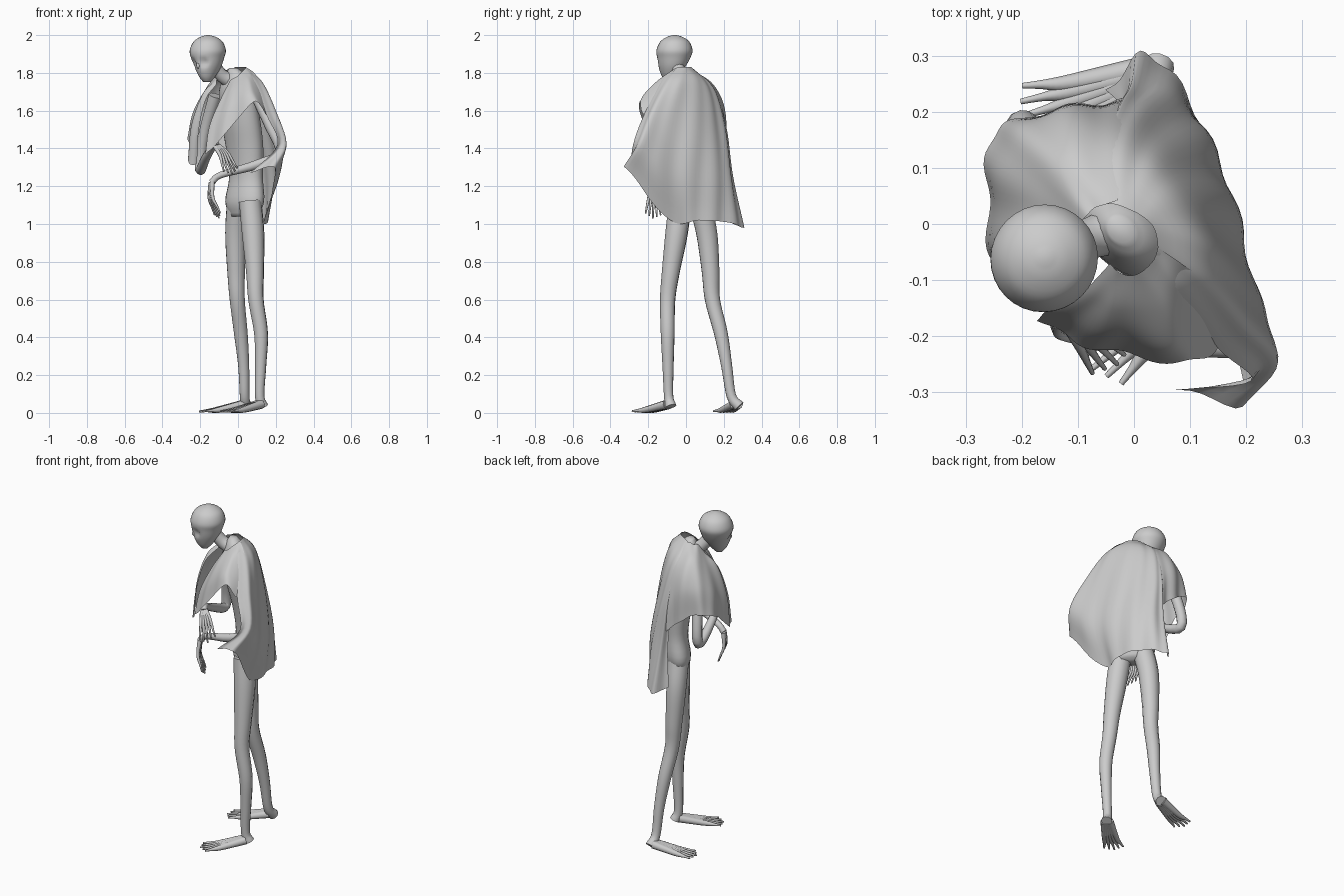
import bpy, math
from mathutils import Vector

if "Cube" in bpy.data.objects:
    bpy.data.objects.remove(bpy.data.objects["Cube"])

grey = bpy.data.materials.new("plain grey")
grey.use_nodes = True
colour = (.6, .6, .6, 1)
grey.diffuse_color = colour
grey.node_tree.nodes["Principled BSDF"].inputs["Base Color"].default_value = colour


def body(forward, right, z):
    """Body frame (forward, right, up) to world: the figure faces diagonally."""
    k = math.sqrt(.5)
    return Vector((-(forward + right) * k, (right - forward) * k, z))


def spline(points, steps):
    """Catmull-Rom curve through the points, with steps samples in each span."""
    ends = [points[0] * 2 - points[1]] + list(points) + [points[-1] * 2 - points[-2]]
    result = []
    for a, b, c, d in zip(ends, ends[1:], ends[2:], ends[3:]):
        for i in range(steps):
            t = i / steps
            result.append((b * 2 + (c - a) * t + (a * 2 - b * 5 + c * 4 - d) * t ** 2
                           + (b * 3 - a - c * 3 + d) * t ** 3) / 2)
    return result + [points[-1]]


def grid_mesh(name, rows, closed=False):
    """Smooth surface over a grid of points; closed rings get capped ends."""
    width = len(rows[0])
    verts = [p for row in rows for p in row]
    faces = []
    for r in range(len(rows) - 1):
        for c in range(width if closed else width - 1):
            n = (c + 1) % width
            faces.append((r * width + c, r * width + n,
                          (r + 1) * width + n, (r + 1) * width + c))
    if closed:
        faces.append(tuple(reversed(range(width))))
        faces.append(tuple(range(len(verts) - width, len(verts))))
    mesh = bpy.data.meshes.new(name)
    mesh.from_pydata(verts, [], faces)
    mesh.materials.append(grey)
    mesh.shade_smooth()
    ob = bpy.data.objects.new(name, mesh)
    bpy.context.collection.objects.link(ob)
    return ob


def cloth(name, columns, folds, depth):
    """Draped sheet from neck-to-hem columns, rippled more towards the hem."""
    hung = [spline([body(*p) for p in col], 24 // (len(col) - 1)) for col in columns]
    rows = []
    for r in range(len(hung[0])):
        row = spline([col[r] for col in hung], 8)
        drop = r / (len(hung[0]) - 1)
        for i, p in enumerate(row):
            side = Vector((p.x, p.y, 0)).normalized()
            wave = math.sin(folds * math.tau * i / len(row) + 2 * drop)
            row[i] = p + side * depth * drop * wave
        rows.append(row)
    return grid_mesh(name, rows)


def rings(name, sections, sides=24):
    """Solid from level oval sections: forward, right, z, half depth, half width."""
    rows = []
    for f, r, z, depth, width in (tuple(s) for s in spline([Vector(s) for s in sections], 4)):
        angles = [math.tau * i / sides for i in range(sides)]
        rows.append([body(f + depth * math.cos(a), r - width * math.sin(a), z) for a in angles])
    return grid_mesh(name, rows, closed=True)


def tubes(name, paths, sides=3):
    """One mesh of tapered tubes; each path point is x, y, z, radius."""
    curve = bpy.data.curves.new(name, 'CURVE')
    curve.dimensions = '3D'
    curve.bevel_depth = 1
    curve.bevel_resolution = sides
    curve.use_fill_caps = True
    for path in paths:
        line = curve.splines.new('POLY')
        samples = spline([Vector(p) for p in path], 5)
        line.points.add(len(samples) - 1)
        for point, s in zip(line.points, samples):
            point.co = (s[0], s[1], s[2], 1)
            point.radius = s[3]
    curve.materials.append(grey)
    ob = bpy.data.objects.new(name, curve)
    bpy.context.collection.objects.link(ob)
    bpy.ops.object.select_all(action='DESELECT')
    ob.select_set(True)
    bpy.context.view_layer.objects.active = ob
    bpy.ops.object.convert(target='MESH')
    return ob


def digits(name, base, knuckle, tip, spread, radii, sides=2):
    """Five fanned rays that form a hand or a foot."""
    base, knuckle, tip, spread = map(Vector, (base, knuckle, tip, spread))
    paths = []
    for i in range(5):
        t = i / 2 - 1
        shorter = (tip - knuckle) * -.2 * abs(t)
        stops = (base + spread * t * .25, knuckle + spread * t * .6,
                 knuckle.lerp(tip, .5) + spread * t * .85, tip + spread * t + shorter)
        paths.append([(*p, r) for p, r in zip(stops, radii)])
    return tubes(name, paths, sides)


# Torso and neck
rings("torso", [(-.045, 0, 1.04, .05, .09), (-.05, 0, 1.12, .075, .125),
                (-.06, 0, 1.25, .07, .105), (-.05, 0, 1.4, .08, .115),
                (-.02, 0, 1.55, .085, .12), (.01, 0, 1.7, .075, .11),
                (.02, 0, 1.79, .045, .06), (.025, .01, 1.825, .02, .025)])
tubes("neck", [[(*body(.02, .01, 1.75), .045), (*body(.08, .04, 1.785), .036),
                (*body(.14, .06, 1.86), .036)]], 4)

# Head, with sunken eye sockets and a small nose
head = rings("head", [(.177, .055, 1.752, .02, .02), (.175, .056, 1.78, .045, .04),
                      (.166, .06, 1.83, .074, .066), (.16, .068, 1.88, .09, .086),
                      (.156, .07, 1.92, .096, .095), (.154, .07, 1.965, .077, .077),
                      (.154, .07, 1.99, .042, .042), (.154, .07, 2, .008, .008)], 32)
for side in (-1, 1):
    socket = body(.235, .062 + side * .035, 1.855)
    for v in head.data.vertices:
        near = max(0, 1 - (v.co - socket).length / .035)
        v.co += body(-.02, 0, 0) * near
tubes("nose", [[(*body(.232, .062, 1.86), .006), (*body(.238, .061, 1.838), .01),
                (*body(.225, .06, 1.825), .008)]])

# Legs
tubes("left_leg", [[(.065, -.03, 1.12, .06), (.08, -.05, .95, .06), (.09, -.08, .75, .048),
                    (.095, -.097, .6, .041), (.122, -.097, .42, .037), (.12, -.095, .25, .03),
                    (.115, -.092, .09, .025), (.13, -.08, .034, .03)]], 4)
tubes("right_leg", [[(0, .07, 1.12, .06), (-.012, .11, .95, .057), (-.01, .13, .75, .048),
                     (-.004, .14, .6, .041), (.015, .185, .42, .037), (.03, .215, .25, .03),
                     (.035, .24, .09, .026), (.042, .282, .034, .03)]], 4)

# Feet
foot_radii = (.024, .016, .008, .005)
digits("left_foot", (.115, -.095, .045), (.01, -.19, .017), (-.075, -.258, .007),
       (.035, -.04, 0), foot_radii)
digits("right_foot", (.03, .265, .045), (-.1, .222, .017), (-.205, .19, .007),
       (.015, -.05, 0), foot_radii)

# Arms
tubes("left_arm", [[(.1, -.13, 1.68, .035), (.165, -.18, 1.53, .029), (.22, -.21, 1.38, .025),
                    (.1, -.21, 1.315, .025), (-.09, -.17, 1.26, .018),
                    (-.14, -.165, 1.22, .018)]], 4)
tubes("right_arm", [[(-.12, .08, 1.68, .036), (-.18, .15, 1.47, .03), (-.2, .165, 1.29, .028),
                     (-.17, 0, 1.35, .024), (-.125, -.14, 1.42, .018),
                     (-.11, -.17, 1.41, .018)]], 4)

# Hands
hand_radii = (.013, .009, .006, .004)
digits("left_hand", (-.14, -.165, 1.22), (-.143, -.172, 1.14), (-.1, -.175, 1.03),
       (.015, -.04, .005), hand_radii)
digits("right_hand", (-.11, -.17, 1.41), (-.075, -.205, 1.37), (-.03, -.25, 1.265),
       (-.035, -.025, -.01), hand_radii)

# Cloak over the right shoulder: from the back edge round the arm to the chest
cloth("cloak_right", [
    [(-.01, .05, 1.82), (-.09, .12, 1.71), (-.13, .16, 1.52), (-.14, .17, 1.34)],
    [(.01, .06, 1.82), (-.05, .16, 1.73), (-.08, .21, 1.6), (-.08, .22, 1.41)],
    [(.03, .07, 1.81), (0, .18, 1.75), (-.01, .25, 1.62), (0, .27, 1.47)],
    [(.05, .07, 1.81), (.05, .17, 1.74), (.06, .25, 1.62), (.07, .29, 1.47)],
    [(.07, .07, 1.79), (.1, .15, 1.7), (.13, .21, 1.57), (.14, .23, 1.43)],
    [(.09, .07, 1.76), (.15, .11, 1.69), (.2, .14, 1.52), (.22, .14, 1.32)],
    [(.1, .06, 1.74), (.17, .07, 1.66), (.22, .07, 1.5), (.24, .06, 1.32)],
], 5, .006)

# Cloak over the chest and the left shoulder
cloth("cloak_left", [
    [(.08, -.02, 1.76), (.15, -.02, 1.66), (.21, 0, 1.52), (.24, 0, 1.37)],
    [(.08, -.04, 1.77), (.14, -.06, 1.69), (.19, -.07, 1.58), (.22, -.08, 1.44)],
    [(.07, -.06, 1.78), (.12, -.1, 1.72), (.15, -.14, 1.65), (.17, -.16, 1.55)],
    [(.05, -.07, 1.8), (.07, -.14, 1.76), (.1, -.2, 1.7), (.11, -.24, 1.65)],
    [(.02, -.07, 1.82), (.03, -.13, 1.78), (.04, -.2, 1.69), (.05, -.26, 1.58)],
    [(0, -.06, 1.83), (-.01, -.11, 1.8), (-.02, -.17, 1.73), (-.02, -.24, 1.62)],
], 4, .005)

# Cloak back: over the left elbow, across the back, folded at the right edge
cloth("cloak_back", [
    [(.02, -.07, 1.82), (.03, -.15, 1.76), (.05, -.26, 1.58), (.05, -.34, 1.42), (.16, -.25, 1.27)],
    [(0, -.06, 1.83), (-.02, -.16, 1.75), (-.02, -.26, 1.6), (-.015, -.345, 1.42), (.08, -.36, 1.29)],
    [(-.02, -.03, 1.83), (-.07, -.11, 1.74), (-.08, -.18, 1.53), (-.08, -.22, 1.28), (-.04, -.16, 1.02)],
    [(-.02, 0, 1.83), (-.1, 0, 1.74), (-.15, -.04, 1.5), (-.17, -.07, 1.25), (-.16, -.06, 1.02)],
    [(-.01, .03, 1.83), (-.1, .08, 1.72), (-.16, .09, 1.5), (-.21, .08, 1.25), (-.225, .08, 1.01)],
    [(0, .05, 1.82), (-.08, .13, 1.72), (-.14, .16, 1.52), (-.18, .17, 1.25), (-.23, .2, .98)],
    [(.01, .06, 1.81), (-.05, .13, 1.71), (-.1, .16, 1.52), (-.13, .17, 1.25), (-.13, .2, 1.01)],
], 7, .007)
